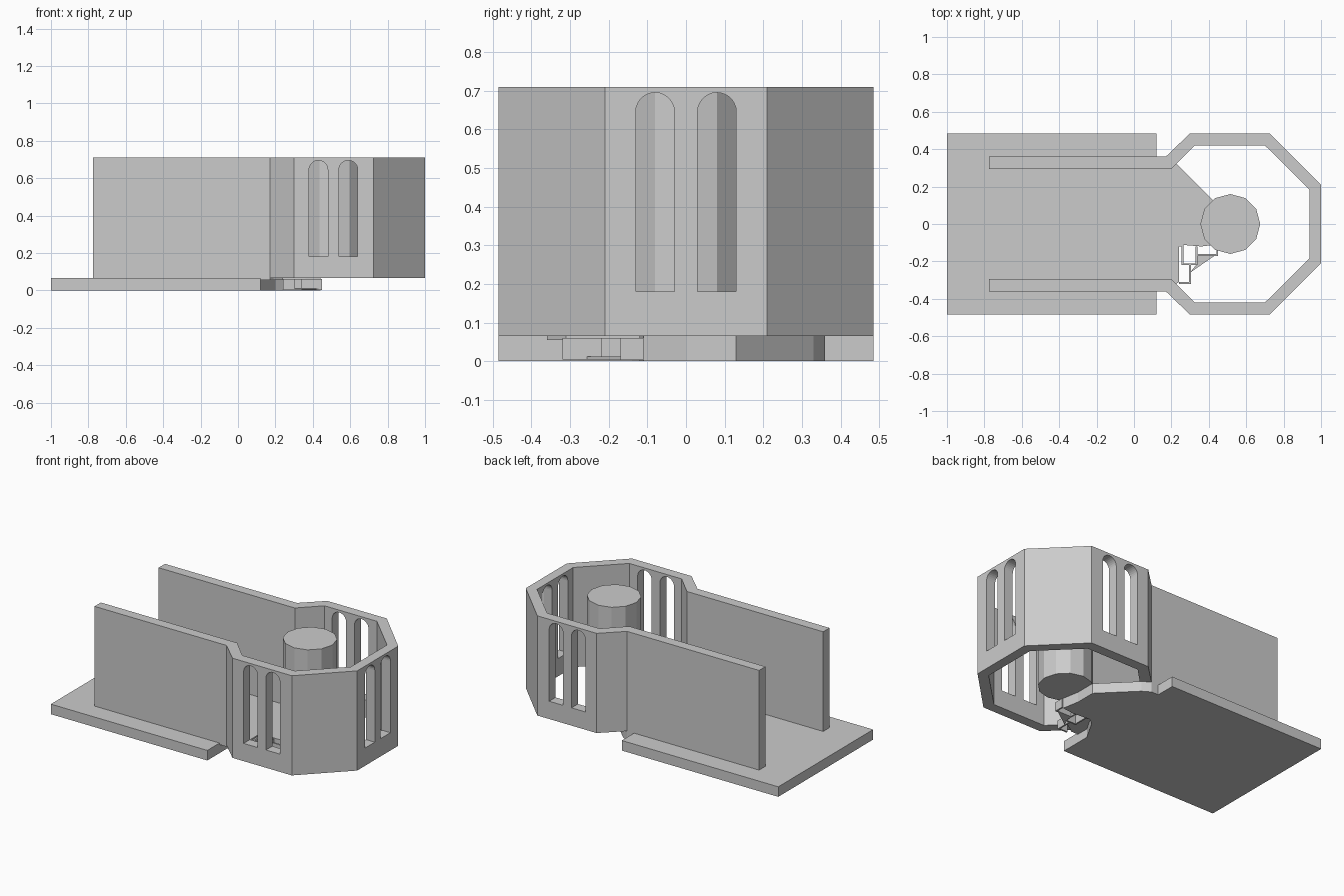
import bpy, bmesh, math
from mathutils import Matrix, Vector

if "Cube" in bpy.data.objects:
    bpy.data.objects.remove(bpy.data.objects["Cube"])


def prism(name, pts, z0, z1, matrix=None):
    """Extrude a closed 2D outline between two heights."""
    bm = bmesh.new()
    face = bm.faces.new([bm.verts.new((x, y, z0)) for x, y in pts])
    out = bmesh.ops.extrude_face_region(bm, geom=[face])
    top = [g for g in out["geom"] if isinstance(g, bmesh.types.BMVert)]
    bmesh.ops.translate(bm, verts=top, vec=(0, 0, z1 - z0))
    bmesh.ops.recalc_face_normals(bm, faces=bm.faces)
    if matrix:
        bm.transform(matrix)
    mesh = bpy.data.meshes.new(name)
    bm.to_mesh(mesh)
    bm.free()
    obj = bpy.data.objects.new(name, mesh)
    bpy.context.collection.objects.link(obj)
    return obj


def strip(name, path, z0, z1, w=0.005):
    """Thin upright strip following a right-angled path."""
    left, right = [], []
    p = [Vector(q) for q in path]
    for i, q in enumerate(p):
        a = (q - p[i - 1]).normalized() if i else (p[1] - q).normalized()
        b = (p[i + 1] - q).normalized() if i < len(p) - 1 else a
        n = Vector((-a.y - b.y, a.x + b.x)) / (1 + a.dot(b)) * w
        left.append(q + n)
        right.append(q - n)
    return prism(name, left + right[::-1], z0, z1)


FLOOR, TOP = 0.065, 0.71

# Floor slab with its tapered inner end and broken corner
prism("floor_slab", [
    (-1, -0.485), (0.12, -0.485), (0.12, -0.28), (0.20, -0.14),
    (0.24, -0.11), (0.36, -0.12), (0.44, -0.11), (0.42, 0), (0.42, 0.13),
    (0.22, 0.33), (0.17, 0.36), (0.12, 0.36), (0.12, 0.485), (-1, 0.485)],
    0, FLOOR)
prism("broken_floor_skin", [
    (0.12, -0.36), (0.17, -0.36), (0.24, -0.31), (0.24, -0.11),
    (0.20, -0.14), (0.12, -0.28)], 0.055, FLOOR)

# Thin ribs and fragment at the broken corner
strip("broken_rib_inner", [(0.24, -0.115), (0.26, -0.115), (0.26, -0.215),
                           (0.335, -0.215), (0.335, -0.12)], 0.005, 0.06)
strip("broken_rib_outer", [(0.24, -0.315), (0.30, -0.315), (0.30, -0.22)], 0.005, 0.06)
strip("broken_rib_end", [(0.34, -0.165), (0.445, -0.165), (0.445, -0.11)], 0.003, 0.06)
prism("broken_fragment", [(0.30, -0.26), (0.43, -0.17), (0.34, -0.17), (0.335, -0.215)],
      0.005, 0.012)

# Nave walls and half-octagon apse as one continuous wall
outer = [(-0.775, 0.36), (0.17, 0.36), (0.30, 0.485), (0.725, 0.485), (1, 0.21)]
inner = [(-0.775, 0.295), (0.20, 0.295), (0.325, 0.42), (0.70, 0.42), (0.937, 0.185)]


def mirrored(half):
    return half + [(x, -y) for x, y in reversed(half)]


wall = prism("apse_wall", mirrored(outer) + mirrored(inner)[::-1], FLOOR, TOP)

# Round-headed window slots cut through the wall
R = 0.05
arch = [(-R, 0.18), (R, 0.18)] + [
    (R * math.cos(math.pi * i / 14), 0.645 + R * math.sin(math.pi * i / 14))
    for i in range(15)]
stand = Matrix.Rotation(math.pi / 2, 4, 'X')
turn = Matrix.Rotation(math.pi / 2, 4, 'Z')
cutters = [prism("window_cutter", arch, -0.7, 0.7,
                 Matrix.Translation((x, 0, 0)) @ stand) for x in (0.43, 0.59)]
cutters += [prism("window_cutter", arch, -0.1, 0.1,
                  Matrix.Translation((0.97, y, 0)) @ turn @ stand) for y in (-0.08, 0.08)]
bpy.context.view_layer.objects.active = wall
for c in cutters:
    c.hide_render = True
    mod = wall.modifiers.new("window", 'BOOLEAN')
    mod.operation, mod.solver, mod.object = 'DIFFERENCE', 'EXACT', c
    bpy.ops.object.modifier_apply(modifier=mod.name)
    bpy.data.objects.remove(c)

# Twelve-sided central column
prism("column", [(0.515 + 0.16 * math.cos(math.tau * i / 12),
                  0.16 * math.sin(math.tau * i / 12)) for i in range(12)], FLOOR, TOP)
